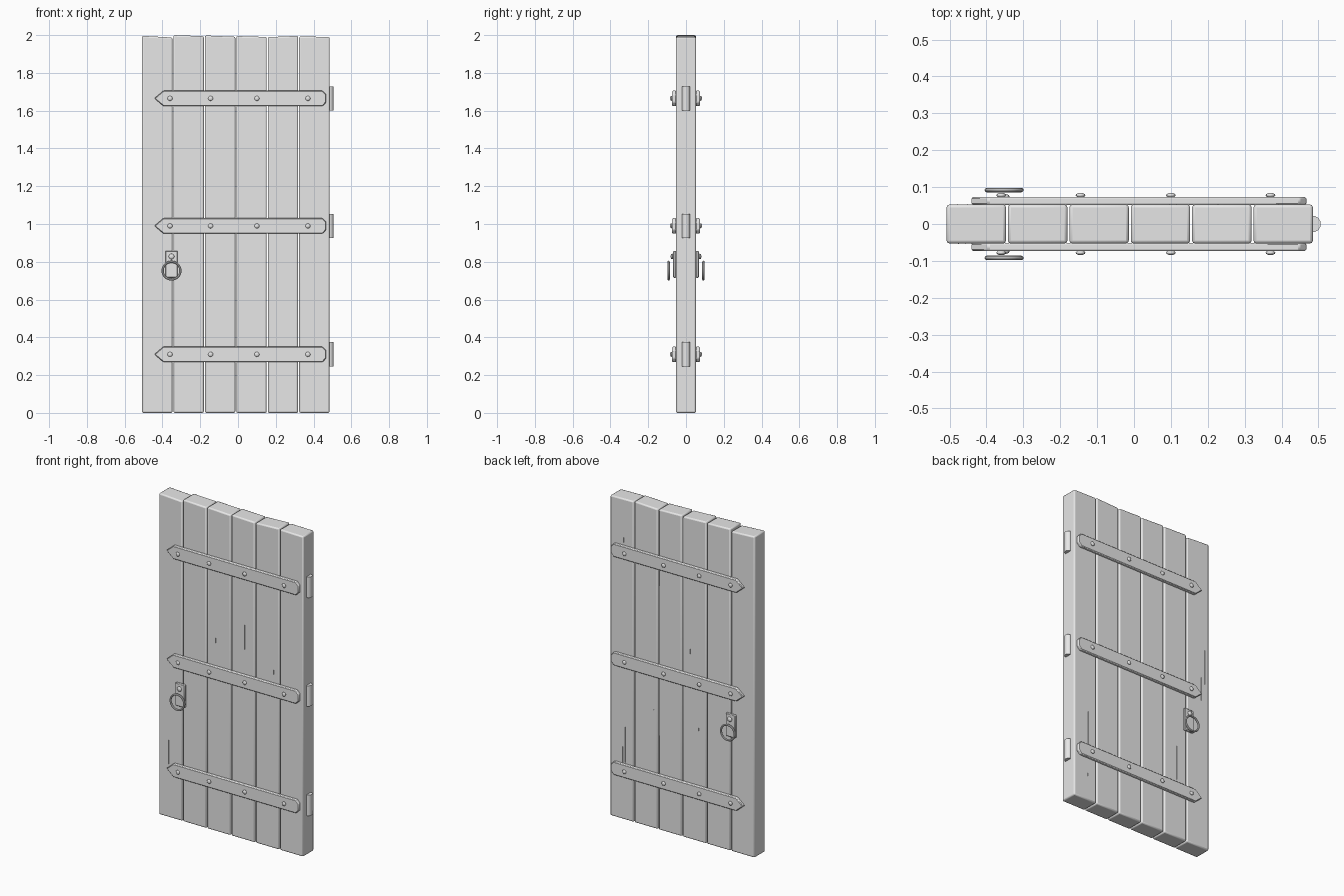
import bpy, bmesh, math, random
from mathutils import Matrix, Vector

cube = bpy.data.objects.get("Cube")
if cube:
    bpy.data.objects.remove(cube, do_unlink=True)

grey = bpy.data.materials.new("plain_grey")
grey.use_nodes = True
grey.diffuse_color = (0.8, 0.8, 0.8, 1)
grey.node_tree.nodes["Principled BSDF"].inputs["Base Color"].default_value = (0.8, 0.8, 0.8, 1)


def finish(name, bm, bevel=0, segments=1):
    bmesh.ops.recalc_face_normals(bm, faces=bm.faces)
    mesh = bpy.data.meshes.new(name)
    bm.to_mesh(mesh)
    bm.free()
    mesh.materials.append(grey)
    obj = bpy.data.objects.new(name, mesh)
    bpy.context.collection.objects.link(obj)
    if bevel:
        mod = obj.modifiers.new("bevel", "BEVEL")
        mod.width, mod.segments = bevel, segments
    bpy.ops.object.select_all(action="DESELECT")
    obj.select_set(True)
    bpy.context.view_layer.objects.active = obj
    bpy.ops.object.shade_smooth_by_angle(angle=math.radians(35))
    return obj


def slab(name, outline, y0, y1, bevel=0, segments=1):
    """Extrude an (x, z) outline from y0 to y1."""
    bm = bmesh.new()
    face = bm.faces.new([bm.verts.new((x, y0, z)) for x, z in outline])
    out = bmesh.ops.extrude_face_region(bm, geom=[face])
    verts = [v for v in out["geom"] if isinstance(v, bmesh.types.BMVert)]
    bmesh.ops.translate(bm, verts=verts, vec=(0, y1 - y0, 0))
    return finish(name, bm, bevel, segments)


def rivet(name, x, y, z, radius):
    bm = bmesh.new()
    bmesh.ops.create_uvsphere(bm, u_segments=12, v_segments=8, radius=radius)
    bmesh.ops.transform(bm, verts=bm.verts, matrix=Matrix.Translation((x, y, z))
                        @ Matrix.Diagonal((1, 0.5, 1, 1)))
    return finish(name, bm)


# Planks with slightly uneven tops
LEFT, PITCH, WIDTH, HALF = -0.508, 0.1664, 0.161, 0.053
tops = [(1.996, 1.987), (2.0, 1.994), (1.998, 1.991), (1.995, 1.99), (1.989, 1.996), (1.993, 1.99)]
for i, (left_top, right_top) in enumerate(tops):
    x = LEFT + i * PITCH
    slab(f"plank_{i + 1}", [(x, 0), (x + WIDTH, 0), (x + WIDTH, right_top), (x, left_top)],
         -HALF, HALF, 0.008, 2)

# Fine wood grain slivers on both faces
random.seed(4)
bm = bmesh.new()
for side in (-1, 1):
    for i in range(6):
        for length in (0.22, 0.15, 0.03, 0.02):
            x = LEFT + i * PITCH + random.uniform(0.025, 0.135)
            z = random.uniform(0.15, 1.8)
            bmesh.ops.create_cube(bm, size=1, matrix=Matrix.Translation((x, side * HALF, z))
                                  @ Matrix.Diagonal((0.0015, 0.002, length, 1)))
finish("wood_grain", bm)

# Straps, rivets and handles on both faces; hinge knuckles on the edge
HEIGHTS = {"lower": 0.31, "middle": 0.99, "upper": 1.665}
for side, face in ((-1, "front"), (1, "back")):
    for level, z in HEIGHTS.items():
        h = 0.041
        outline = [(-0.443, z), (-0.395, z - h), (0.448, z - h), (0.467, z - h / 2),
                   (0.467, z + h / 2), (0.448, z + h), (-0.395, z + h)]
        slab(f"{level}_{face}_strap", outline, side * 0.052, side * 0.073, 0.004)
        for n, x in enumerate((-0.36, -0.145, 0.1, 0.37)):
            rivet(f"{level}_{face}_rivet_{n + 1}", x, side * 0.078, z, 0.013)

    # Handle plate, its knob and the hanging ring
    cx = -0.352
    slab(f"{face}_handle_plate", [(cx - 0.033, 0.715), (cx + 0.033, 0.715),
                                  (cx + 0.033, 0.858), (cx - 0.033, 0.858)],
         side * 0.052, side * 0.068, 0.004)
    rivet(f"{face}_handle_knob", cx, side * 0.074, 0.828, 0.015)
    bm = bmesh.new()
    major, minor, steps, sides = 0.047, 0.006, 32, 8
    rings = []
    for s in range(steps):
        a = 2 * math.pi * s / steps
        rings.append([])
        for t in range(sides):
            b = 2 * math.pi * t / sides
            r = major + minor * math.cos(b)
            rings[-1].append(bm.verts.new((cx + r * math.cos(a), side * 0.092 + minor * math.sin(b),
                                           0.753 + r * math.sin(a))))
    for s in range(steps):
        p, q = rings[s], rings[(s + 1) % steps]
        for t in range(sides):
            u = (t + 1) % sides
            bm.faces.new((p[t], q[t], q[u], p[u]))
    finish(f"{face}_handle_ring", bm)

for level, z in HEIGHTS.items():
    bm = bmesh.new()
    profile = [(0.48, -0.022), (0.49, -0.022), (0.5, -0.016), (0.506, -0.006),
               (0.506, 0.006), (0.5, 0.016), (0.49, 0.022), (0.48, 0.022)]
    base = bm.faces.new([bm.verts.new((x, y, z - 0.064)) for x, y in profile])
    out = bmesh.ops.extrude_face_region(bm, geom=[base])
    verts = [v for v in out["geom"] if isinstance(v, bmesh.types.BMVert)]
    bmesh.ops.translate(bm, verts=verts, vec=(0, 0, 0.128))
    finish(f"{level}_hinge_knuckle", bm)
